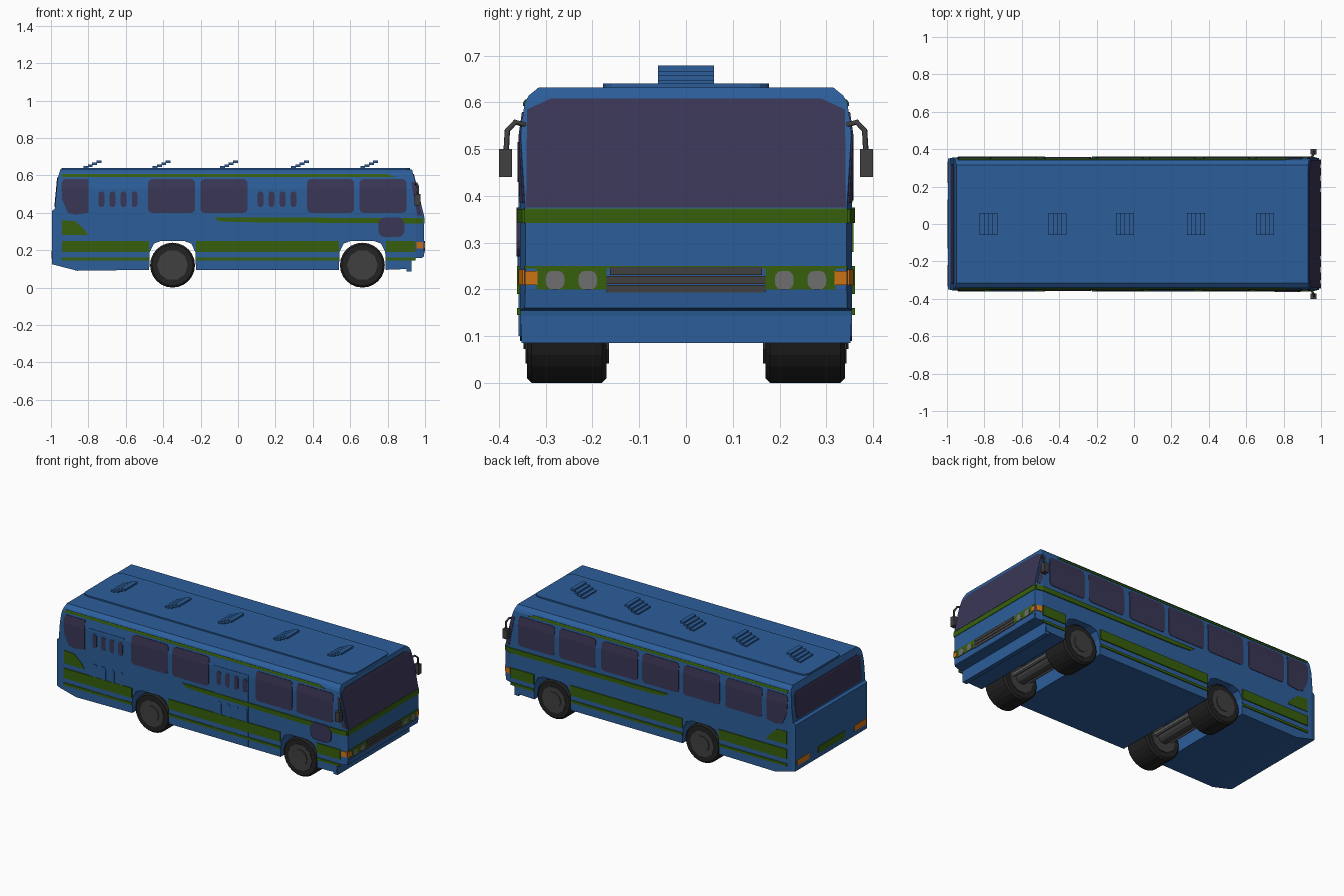
import bpy, bmesh, math
from mathutils import Vector

cube = bpy.data.objects.get("Cube")
if cube:
    bpy.data.objects.remove(cube, do_unlink=True)


def material(name, color):
    m = bpy.data.materials.new(name)
    m.use_nodes = True
    m.diffuse_color = (*color, 1)
    m.node_tree.nodes["Principled BSDF"].inputs["Base Color"].default_value = (*color, 1)
    return m


BLUE = material("blue paint", (0.025, 0.112, 0.328))
GREEN = material("olive stripe", (0.038, 0.117, 0.004))
GLASS = material("dark glass", (0.042, 0.037, 0.093))
RUBBER = material("tyre black", (0.016, 0.016, 0.016))
DARK = material("dark grey", (0.051, 0.051, 0.051))
GREY = material("lamp grey", (0.156, 0.156, 0.156))
ORANGE = material("signal orange", (0.61, 0.17, 0.007))

# Shell shape as (height, position) profiles
WALL = [(0.09, 0.355), (0.53, 0.355), (0.60, 0.345), (0.615, 0.336), (0.632, 0.315)]
NOSE = [(0.16, 0.99), (0.20, 0.995), (0.37, 0.995), (0.585, 0.943), (0.632, 0.93)]
TAIL = [(0.125, -0.995), (0.41, -0.995), (0.42, -0.98), (0.58, -0.965), (0.632, -0.95)]
CORNERS = (0.95, -0.97)
AXLES = (0.665, -0.35)


def interp(profile, v):
    for (a, p), (b, q) in zip(profile, profile[1:]):
        if v <= b:
            t = max(0, (v - a) / (b - a))
            return p + (q - p) * t
    return profile[-1][1]


def wall_y(x, z):
    tuck = 0.25 * max(0, x - CORNERS[0]) + 0.25 * max(0, CORNERS[1] - x)
    return interp(WALL, z) - tuck


def finish(name, bm, mat):
    bmesh.ops.recalc_face_normals(bm, faces=bm.faces)
    mesh = bpy.data.meshes.new(name)
    bm.to_mesh(mesh)
    bm.free()
    mesh.materials.append(mat)
    ob = bpy.data.objects.new(name, mesh)
    bpy.context.collection.objects.link(ob)
    return ob


def cut(bm, axis, values):
    normal = Vector((axis == 0, axis == 1, axis == 2))
    for v in values:
        geom = bm.verts[:] + bm.edges[:] + bm.faces[:]
        bmesh.ops.bisect_plane(bm, geom=geom, plane_co=normal * v, plane_no=normal, dist=1e-5)


def extrude(bm, offset):
    res = bmesh.ops.extrude_face_region(bm, geom=bm.faces[:])
    new = [g for g in res["geom"] if isinstance(g, bmesh.types.BMVert)]
    bmesh.ops.translate(bm, verts=new, vec=offset)


def panel(name, pts, side, mat, lift=0.003):
    """Thin plate that follows the shell; side is left, right, front or rear."""
    bm = bmesh.new()
    lengthwise = side in ("left", "right")
    bm.faces.new([bm.verts.new((u, 0, z) if lengthwise else (0, u, z)) for u, z in pts])
    sign = 1 if side in ("left", "front") else -1
    profile = WALL if lengthwise else NOSE if side == "front" else TAIL
    cut(bm, 2, [z for z, _ in profile])
    if lengthwise:
        cut(bm, 0, CORNERS)
    for v in bm.verts:
        if lengthwise:
            v.co.y = sign * (wall_y(v.co.x, v.co.z) + lift)
        else:
            v.co.x = interp(profile, v.co.z) + sign * lift
    inward = -sign * (lift + 0.001)
    extrude(bm, (0, inward, 0) if lengthwise else (inward, 0, 0))
    return finish(name, bm, mat)


def rect(a, b, c, d):
    return [(a, c), (b, c), (b, d), (a, d)]


def rounded(a, b, c, d, r=0.02):
    pts = []
    for i, (u, z) in enumerate([(b - r, d - r), (a + r, d - r), (a + r, c + r), (b - r, c + r)]):
        for k in range(4):
            t = math.radians(90 * i + 30 * k)
            pts.append((u + r * math.cos(t), z + r * math.sin(t)))
    return pts


def box(name, lo, hi, mat):
    bm = bmesh.new()
    bmesh.ops.create_cube(bm, size=1)
    for v in bm.verts:
        v.co = [l + (h - l) * (c + 0.5) for l, h, c in zip(lo, hi, v.co)]
    return finish(name, bm, mat)


def cylinder(name, r, y0, y1, x, z, mat, sides=24):
    bm = bmesh.new()
    bm.faces.new([bm.verts.new((x + r * math.cos(math.tau * i / sides), y0,
                                z + r * math.sin(math.tau * i / sides))) for i in range(sides)])
    extrude(bm, (0, y1 - y0, 0))
    return finish(name, bm, mat)


# Body shell: side outline with open wheel arches, tapered to the roof
half = [(0.125, 0.095), (0.122, 0.19), (0.1, 0.235), (0.06, 0.25)]
outline = [(-0.86, 0.09)]
for ax in reversed(AXLES):
    outline += [(ax - dx, z) for dx, z in half] + [(ax + dx, z) for dx, z in reversed(half)]
outline += [(0.92, 0.1), (0.93, 0.155)]
outline += [(x, z) for z, x in NOSE] + [(x, z) for z, x in reversed(TAIL)]
bm = bmesh.new()
bm.faces.new([bm.verts.new((x, -1, z)) for x, z in outline])
cut(bm, 2, [z for z, _ in WALL])
cut(bm, 0, CORNERS)
extrude(bm, (0, 2, 0))
for v in bm.verts:
    v.co.y *= wall_y(v.co.x, v.co.z)
finish("body_shell", bm, BLUE)

# Raised roof panel and slatted hatches
bm = bmesh.new()
bm.faces.new([bm.verts.new((x, y, 0.63)) for x, y in rounded(-0.945, 0.92, -0.178, 0.178, 0.04)])
extrude(bm, (0, 0, 0.01))
finish("roof_panel", bm, BLUE)
for cx in (-0.78, -0.41, -0.05, 0.33, 0.70):
    for i in range(4):
        x, z = cx - 0.046 + i * 0.023, 0.636 + i * 0.01
        box("roof_hatch_slat", (x, -0.06, z), (x + 0.026, 0.06, z + 0.013), BLUE)

# Side windows, stripes and lamps
BAYS = (0.65, 0.37, 0.08, -0.20, -0.48, -0.77)
DOORS = (0.08, -0.77)
for side in ("left", "right"):
    for x in BAYS:
        if side == "left" or x not in DOORS:
            panel(side + "_window", rounded(x, x + 0.25, 0.40, 0.58), side, GLASS)
    panel(side + "_quarter_window", [(-0.93, 0.58), (-0.80, 0.58), (-0.80, 0.40), (-0.87, 0.39),
                                     (-0.91, 0.40), (-0.94, 0.47), (-0.945, 0.56)], side, GLASS)
    panel(side + "_screen_wrap", [(0.96, 0.385), (0.985, 0.385), (0.945, 0.565), (0.925, 0.565)],
          side, GLASS)
    panel(side + "_top_stripe", [(-0.94, 0.592), (0.84, 0.592), (0.80, 0.606), (-0.94, 0.606)],
          side, GREEN)
    panel(side + "_waist_stripe", [(-0.13, 0.375), (-0.10, 0.355), (0.0, 0.35), (0.99, 0.342),
                                   (0.99, 0.372)], side, GREEN, 0.006)
    panel(side + "_rear_flash", [(-0.94, 0.28), (-0.80, 0.28), (-0.82, 0.31), (-0.87, 0.355),
                                 (-0.94, 0.36)], side, GREEN)
    for a, b in ((-0.94, -0.475), (-0.225, 0.54), (0.79, 0.95)):
        panel(side + "_lower_band", rect(a, b, 0.19, 0.25), side, GREEN, 0.006)
        panel(side + "_sill_stripe", rect(a, b, 0.145, 0.16), side, GREEN, 0.006)
    panel(side + "_corner_lamp", rect(0.955, 0.99, 0.21, 0.243), side, ORANGE, 0.005)

# Doors on the right side, with slot windows
for x in DOORS:
    panel("door", rect(x, x + 0.24, 0.1, 0.54), "right", BLUE)
    for i in range(4):
        sx = x + 0.025 + i * 0.059
        panel("door_slot_window", rounded(sx, sx + 0.03, 0.43, 0.515, 0.014), "right", GLASS, 0.005)
        panel("door_slot_panel", rounded(sx, sx + 0.032, 0.2, 0.33, 0.015), "right", BLUE, 0.005)
panel("low_side_window", rounded(0.75, 0.89, 0.27, 0.375, 0.035), "right", GLASS, 0.008)

# Front face
panel("windshield", [(-0.342, 0.375), (0.342, 0.375), (0.34, 0.585), (0.29, 0.608),
                     (-0.29, 0.608), (-0.34, 0.585)], "front", GLASS)
panel("front_waist_stripe", rect(-0.345, 0.345, 0.342, 0.373), "front", GREEN)
panel("front_bumper", rect(-0.34, 0.34, 0.165, 0.193), "front", BLUE)
panel("front_skirt", rect(-0.345, 0.345, 0.245, 0.25), "front", GREEN)
box("lower_apron", (0.90, -0.352, 0.085), (0.928, 0.352, 0.15), BLUE)
for i in range(3):
    z = 0.193 + i * 0.019
    box("grille_slat", (0.985, -0.17 + 0.008 * (i == 2), z), (1.0, 0.17 - 0.008 * (i == 2), z + 0.017), DARK)
for s in (1, -1):
    panel("front_lamp_band", rect(s * 0.17, s * 0.32, 0.2, 0.247), "front", GREEN)
    panel("front_signal", rect(s * 0.318, s * 0.344, 0.21, 0.24), "front", ORANGE, 0.004)
    for y in (0.21, 0.28):
        panel("headlamp", rounded(s * y - 0.02, s * y + 0.02, 0.2, 0.24, 0.015), "front", GREY, 0.005)

# Rear face
panel("rear_window", rounded(-0.32, 0.32, 0.43, 0.592, 0.025), "rear", GLASS)
panel("rear_plate_band", rect(-0.13, 0.13, 0.155, 0.195), "rear", GREEN)
for s in (1, -1):
    panel("rear_lamp", rect(s * 0.22, s * 0.335, 0.155, 0.19), "rear", ORANGE)

# Wing mirrors on bent arms
for s in (1, -1):
    curve = bpy.data.curves.new("mirror_arm", "CURVE")
    curve.dimensions = "3D"
    curve.bevel_depth = 0.006
    curve.bevel_resolution = 1
    curve.use_fill_caps = True
    path = [(0.945, 0.34, 0.55), (0.955, 0.365, 0.558), (0.963, 0.382, 0.54), (0.963, 0.385, 0.49)]
    spline = curve.splines.new("POLY")
    spline.points.add(len(path) - 1)
    for p, (x, y, z) in zip(spline.points, path):
        p.co = (x, s * y, z, 1)
    curve.materials.append(DARK)
    bpy.context.collection.objects.link(bpy.data.objects.new("mirror_arm", curve))
    box("mirror", (0.945, min(s * 0.372, s * 0.4), 0.44), (0.975, max(s * 0.372, s * 0.4), 0.5), DARK)

# Wheels and axles
for x in AXLES:
    for s in (1, -1):
        tyre = cylinder("tyre", 0.12, s * 0.17, s * 0.34, x, 0.12, RUBBER)
        bevel = tyre.modifiers.new("Bevel", "BEVEL")
        bevel.width = 0.01
        bevel.segments = 1
        cylinder("wheel_rim", 0.082, s * 0.165, s * 0.343, x, 0.12, DARK, 10)
        cylinder("wheel_hub", 0.05, s * 0.3, s * 0.348, x, 0.12, DARK, 10)
    cylinder("axle_tube", 0.04, -0.17, 0.17, x, 0.13, DARK, 12)
    for dx in (-0.055, 0.055):
        cylinder("axle_rod", 0.014, -0.17, 0.17, x + dx, 0.13, GREY, 8)
